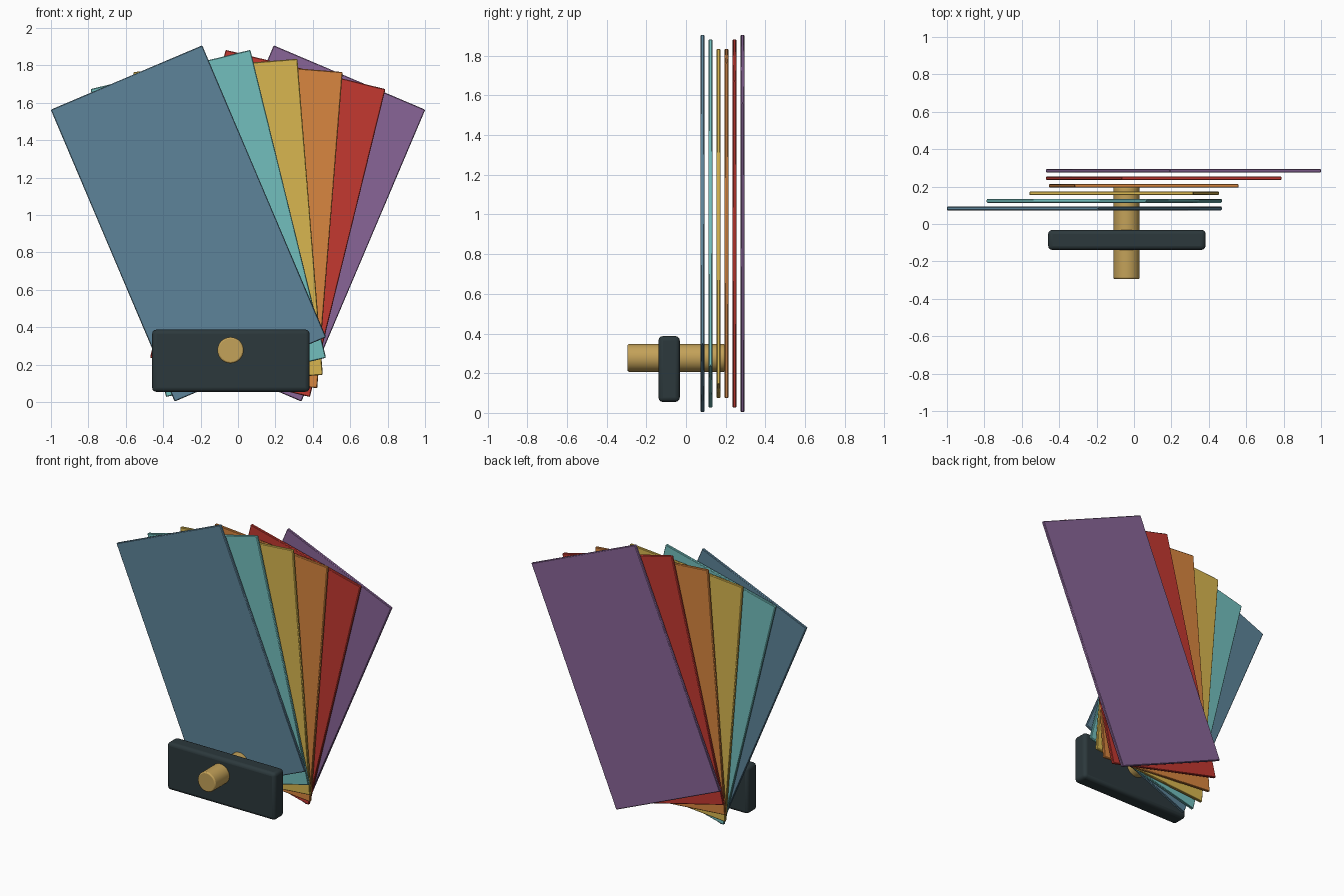
import bpy
import math

if "Cube" in bpy.data.objects:
    bpy.data.objects.remove(bpy.data.objects["Cube"])


def finish(obj, name, color, bevel, segments):
    obj.name = name
    mat = bpy.data.materials.new(name + "_color")
    mat.diffuse_color = (*color, 1)
    mat.use_nodes = True
    mat.node_tree.nodes["Principled BSDF"].inputs["Base Color"].default_value = mat.diffuse_color
    obj.data.materials.append(mat)
    mod = obj.modifiers.new("Bevel", 'BEVEL')
    mod.width = bevel
    mod.segments = segments
    mod.limit_method = 'ANGLE'
    mod.angle_limit = math.radians(40)
    bpy.ops.object.shade_smooth_by_angle(angle=math.radians(30))
    return obj


def box(name, center, size, color, bevel, segments, tilt=0):
    bpy.ops.mesh.primitive_cube_add(size=1, location=center)
    obj = bpy.context.object
    obj.scale = size
    bpy.ops.object.transform_apply(location=False, rotation=False, scale=True)
    obj.rotation_euler.y = tilt
    return finish(obj, name, color, bevel, segments)


# Fan of swatch cards, front to back
colors = [
    (0.11, 0.23, 0.32),
    (0.17, 0.52, 0.51),
    (0.69, 0.47, 0.08),
    (0.69, 0.24, 0.05),
    (0.55, 0.04, 0.03),
    (0.25, 0.13, 0.31),
]
for i, color in enumerate(colors):
    t = (i - 2.5) / 2.5
    box(f"swatch_card_{i + 1}", (0.265 * t, 0.184 + 0.101 * t, 0.955),
        (0.88, 0.02, 1.695), color, 0.004, 1, math.radians(23) * t)

# Dark clasp plate in front of the cards
box("clasp_plate", (-0.038, -0.085, 0.221), (0.842, 0.107, 0.332),
    (0.025, 0.04, 0.045), 0.022, 3)

# Brass pin through the clasp
bpy.ops.mesh.primitive_cylinder_add(vertices=32, radius=0.07, depth=0.493,
                                    location=(-0.04, -0.0485, 0.277),
                                    rotation=(math.pi / 2, 0, 0))
finish(bpy.context.object, "brass_pin", (0.55, 0.36, 0.1), 0.008, 2)
